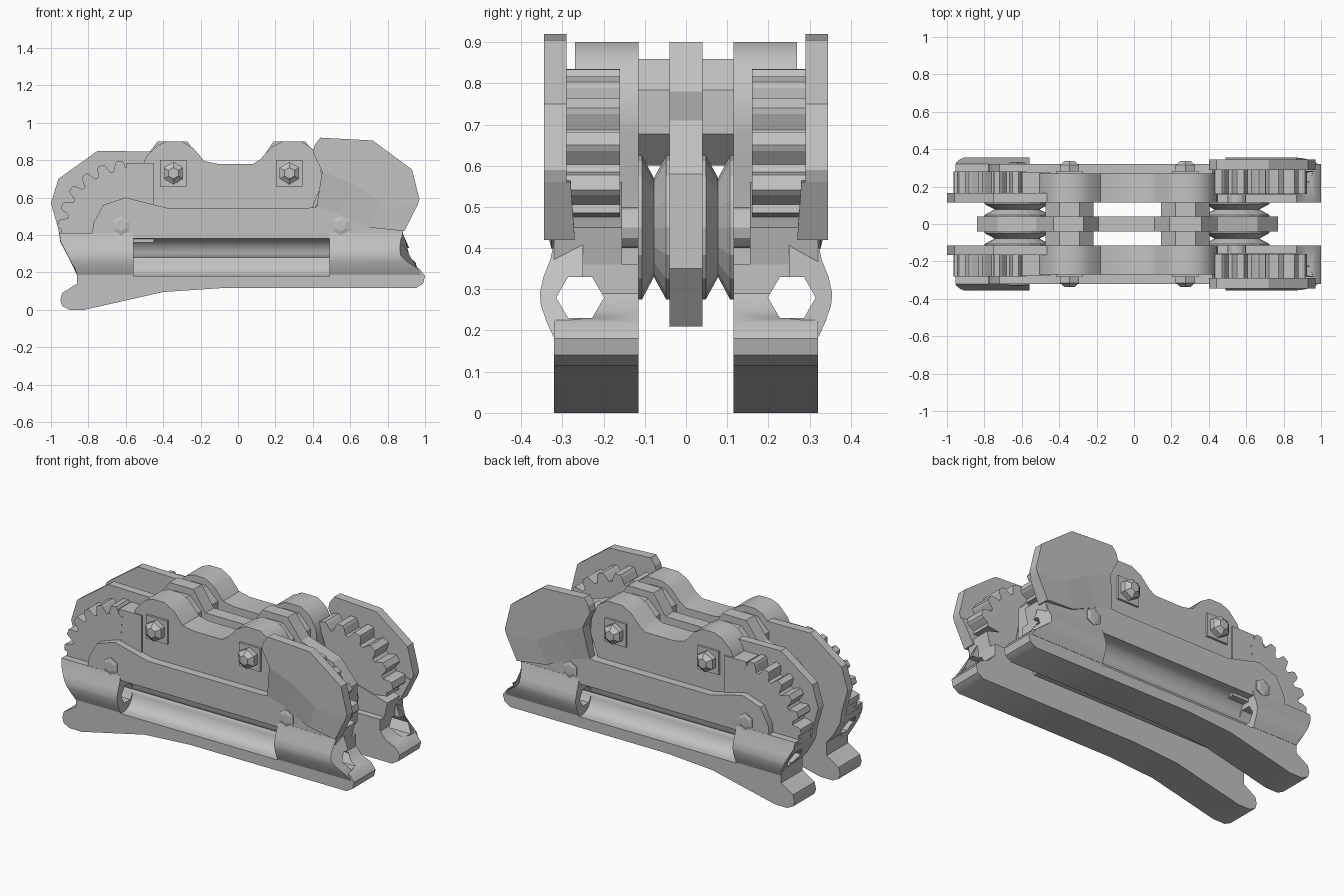
import bpy, bmesh, math

if "Cube" in bpy.data.objects:
    bpy.data.objects.remove(bpy.data.objects["Cube"])

grey = bpy.data.materials.new("plain_grey")
grey.use_nodes = True
COLOUR = (0.54, 0.54, 0.54, 1)
grey.diffuse_color = COLOUR
grey.node_tree.nodes["Principled BSDF"].inputs["Base Color"].default_value = COLOUR


def loft(name, rings):
    """Solid through a list of equal-length point rings."""
    bm = bmesh.new()
    loops = [[bm.verts.new(p) for p in ring] for ring in rings]
    for a, b in zip(loops, loops[1:]):
        for i in range(len(a)):
            j = (i + 1) % len(a)
            bm.faces.new((a[i], a[j], b[j], b[i]))
    bm.faces.new(loops[0])
    bm.faces.new(loops[-1])
    bmesh.ops.recalc_face_normals(bm, faces=bm.faces)
    mesh = bpy.data.meshes.new(name)
    bm.to_mesh(mesh)
    bm.free()
    mesh.materials.append(grey)
    ob = bpy.data.objects.new(name, mesh)
    bpy.context.collection.objects.link(ob)
    return ob


def plate(name, outline, y0, y1):
    """Side outline (x, z) extruded across y."""
    return loft(name, [[(x, y, z) for x, z in outline] for y in (y0, y1)])


def rail(name, section, x0, ends):
    """Cross-section (y, z) extruded along x to one end position per point."""
    return loft(name, [[(x0, y, z) for y, z in section],
                       [(x, y, z) for x, (y, z) in zip(ends, section)]])


def ngon(cx, cz, r, n, turn=0.0):
    return [(cx + r * math.cos(turn + math.tau * i / n),
             cz + r * math.sin(turn + math.tau * i / n)) for i in range(n)]


def turned(name, c, profile, n, turn=0.0):
    """Round part about a y axis through c, from (y, radius) steps."""
    return loft(name, [[(x, y, z) for x, z in ngon(*c, r, n, turn)] for y, r in profile])


def mirrored(ob):
    m = ob.modifiers.new("mirror", 'MIRROR')
    m.use_axis = (False, True, False)
    m.use_mirror_merge = False
    return ob


def smooth(ob, angle=35):
    bpy.ops.object.select_all(action='DESELECT')
    ob.select_set(True)
    bpy.context.view_layer.objects.active = ob
    bpy.ops.object.shade_smooth_by_angle(angle=math.radians(angle))


def cut(ob, cutters):
    bpy.context.view_layer.objects.active = ob
    for c in cutters:
        m = ob.modifiers.new("cut", 'BOOLEAN')
        m.operation, m.solver, m.object = 'DIFFERENCE', 'EXACT', c
        bpy.ops.object.modifier_apply(modifier=m.name)


def gear_sector(cx, cz, root, tip, start, end, teeth):
    """Arc of rounded teeth closed at its hub."""
    pts = []
    step = math.radians(end - start) / teeth
    for i in range(teeth):
        a = math.radians(start) + i * step
        for f, r in ((0, root), (.2, root), (.35, tip - .012), (.43, tip), (.75, tip), (.83, tip - .012)):
            pts.append((cx + r * math.cos(a + f * step), cz + r * math.sin(a + f * step)))
    return pts + [(cx, cz)]


# Axle positions
SHEAVES = [(-.625, .45), (.55, .45)]
UPPER = [(-.345, .73), (.275, .73)]

# Lower jaw rail, its upper web and the two-humped upper panel
jaw = plate("lower_rail", [(-.95, .05), (-.94, .02), (-.9, 0), (-.82, 0), (-.4, .095), (-.1, .115),
                           (.95, .115), (.99, .14), (1, .18), (.97, .22), (.91, .245), (.87, .29),
                           (.87, .36), (-.95, .36), (-.9, .27), (-.86, .22), (-.86, .14), (-.94, .09)],
            .115, .32)
web = plate("side_web", [(-.95, .36), (.87, .36), (.89, .45), (.5, .56), (.38, .545),
                         (-.38, .545), (-.6, .6), (-.72, .56), (-.775, .46), (-.78, .38), (-.95, .38)],
            .155, .32)
panel = plate("upper_panel", [(-.5, .36), (-.485, .59), (-.52, .67), (-.52, .75), (-.49, .82),
                              (-.43, .88), (-.38, .9), (-.3, .9), (-.24, .865), (-.18, .795),
                              (-.11, .78), (.08, .78), (.12, .805), (.18, .87), (.24, .9),
                              (.34, .9), (.4, .86), (.44, .79), (.45, .68), (.4, .55), (.4, .36)],
              .115, .27)

# Swollen rail ends, following the rail's end outline
section = [(.25, .2), (.322, .185), (.338, .22), (.352, .26), (.355, .29),
           (.346, .33), (.33, .37), (.321, .41), (.25, .41)]
ends = [rail("left_rail_swelling", section, .49,
             (.96, .98, .96, .9, .87, .865, .87, .88, .88)),
        rail("right_rail_swelling", section, -.56,
             (-.86, -.86, -.87, -.895, -.91, -.93, -.95, -.955, -.955))]

# Concave channel and hexagonal bore
arc = [(.29 - .085 * math.sin(math.pi * i / 12), .28 + .1 * math.cos(math.pi * i / 12))
       for i in range(13)]
trough = [(.45, .38)] + arc + [(.45, .18)]
channel = rail("channel_cutter", trough, -.56, [.49] * len(trough))
bore = rail("bore_cutter", ngon(.257, .28, .058, 6), -1.2, [1.2] * 6)
cut(jaw, [channel, bore])
cut(web, [channel])
cut(panel, [channel])
for e in ends:
    cut(e, [bore])
for c in (channel, bore):
    bpy.data.objects.remove(c)
for ob in [jaw, web, panel] + ends:
    smooth(mirrored(ob))

# Inner guard and exposed teeth on the one end
mirrored(plate("inner_guard", [(-.95, .36), (-.96, .43), (-1, .57), (-.96, .7), (-.75, .85),
                               (-.45, .845), (-.45, .36)], .115, .165))
mirrored(plate("outer_gear", gear_sector(-.6, .43, .315, .365, 86, 182, 6), .16, .28))
mirrored(plate("gear_root", [(-.95, .36), (-.945, .45), (-.6, .45), (-.6, .785), (-.45, .785),
                             (-.45, .36)], .16, .279))

# Outer guard, its dished lower skirt and the inner teeth on the other end
rim = [(.96, .56), (.76, .58), (.62, .67), (.45, .74)]
foot = [(.89, .42, .345), (.7, .44, .328), (.52, .52, .32), (.42, .55, .32)]
mirrored(plate("outer_guard", [(.4, .84), (.41, .88), (.44, .92), (.72, .905), (.93, .75),
                               (.97, .59)] + rim, .29, .345))
mirrored(loft("guard_skirt", [[(xu, .345, zu), (xl, y, zl), (xl, .27, zl), (xu, .28, zu)]
                              for (xu, zu), (xl, zl, y) in zip(rim, foot)]))
mirrored(plate("inner_gear", gear_sector(.55, .45, .335, .385, 6, 112, 6), .16, .292))

# Central plate
plate("centre_plate", [(-.84, .35), (-.73, .21), (.66, .21), (.77, .35), (.77, .58), (.66, .71),
                       (.45, .78), (.36, .9), (.19, .9), (.11, .78), (-.19, .78), (-.27, .9),
                       (-.43, .9), (-.52, .78), (-.73, .71), (-.84, .58)], -.04, .04)

# Grooved sheaves, their axles and bolt heads
for side, c in zip(("right", "left"), SHEAVES):
    mirrored(turned(side + "_sheave", c, [(.04, .175), (.048, .175), (.078, .12), (.107, .175),
                                          (.116, .175)], 16))
    turned(side + "_sheave_axle", c, [(-.2, .05), (.2, .05)], 12)
    mirrored(turned(side + "_lower_bolt", c, [(.3, .052), (.326, .052), (.332, .03)], 6, math.pi / 6))

# Spacers, square washers and nuts
for side, c in zip(("right", "left"), UPPER):
    mirrored(turned(side + "_spacer", c, [(.035, .14), (.12, .14)], 8, math.pi / 8))
    mirrored(turned(side + "_washer", c, [(.265, .1), (.283, .1)], 4, math.pi / 4))
    mirrored(turned(side + "_upper_nut", c, [(.27, .06), (.315, .06), (.325, .045), (.338, .03)],
                    6, math.pi / 6))
